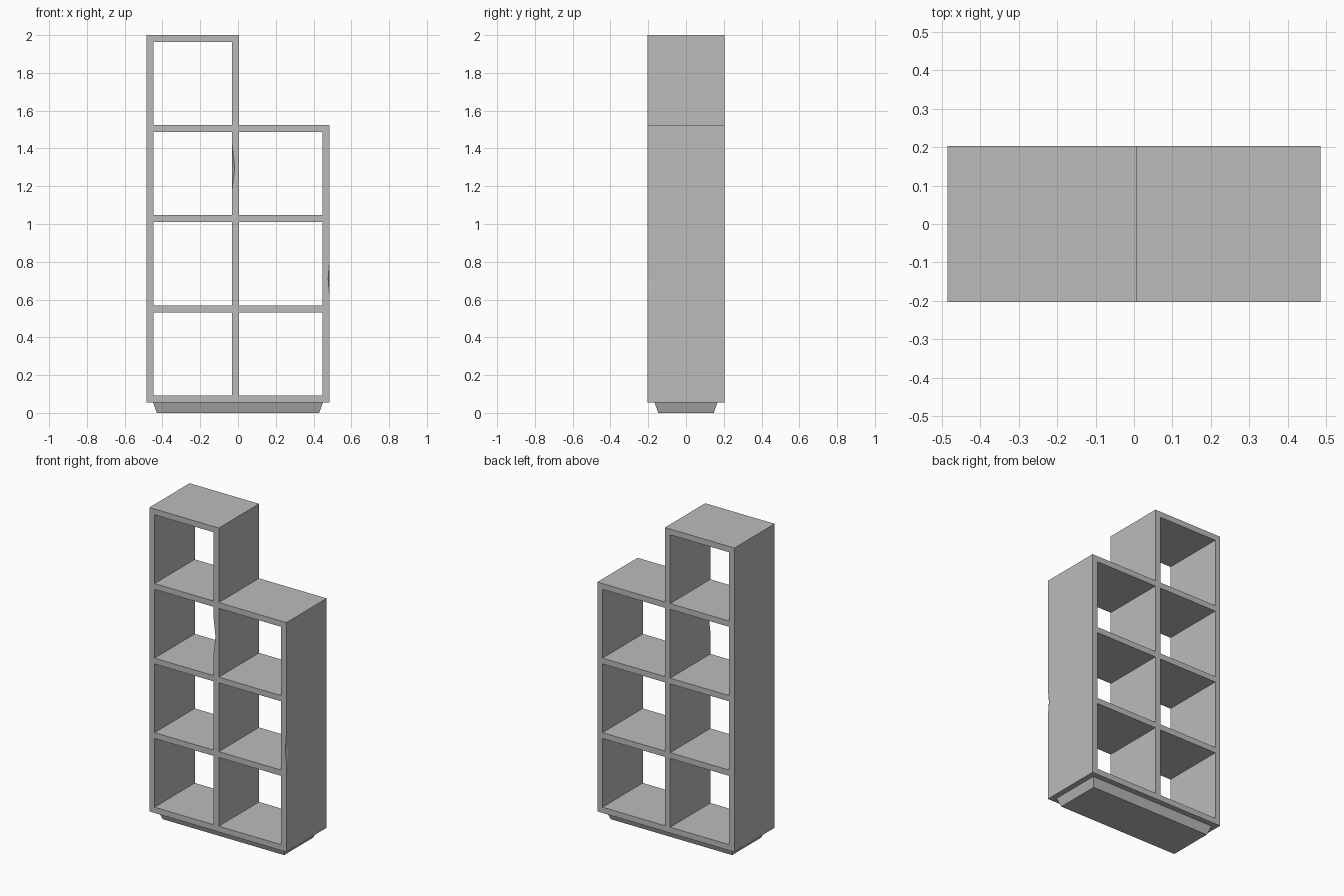
import bpy, bmesh
from mathutils import Matrix, Vector

cube = bpy.data.objects.get("Cube")
if cube:
    bpy.data.objects.remove(cube, do_unlink=True)

# Single grey finish
grey = bpy.data.materials.new("shelf grey")
grey.use_nodes = True
COLOR = (0.5, 0.5, 0.5, 1)
grey.diffuse_color = COLOR
grey.node_tree.nodes["Principled BSDF"].inputs["Base Color"].default_value = COLOR

T = 0.037        # board thickness
HALF_W = 0.485   # half width
HALF_D = 0.203   # half depth
BASE_H = 0.056
PITCH = (2 - T - BASE_H) / 4
MID = -0.0305    # outer edge of the divider


def make_object(name, bm):
    mesh = bpy.data.meshes.new(name)
    bm.to_mesh(mesh)
    bm.free()
    mesh.materials.append(grey)
    obj = bpy.data.objects.new(name, mesh)
    bpy.context.collection.objects.link(obj)
    return obj


def box(name, x0, x1, z0, z1, depth=HALF_D):
    bm = bmesh.new()
    bmesh.ops.create_cube(bm, size=1)
    bmesh.ops.scale(bm, vec=(x1 - x0, 2 * depth, z1 - z0), verts=bm.verts)
    bmesh.ops.translate(bm, vec=((x0 + x1) / 2, 0, (z0 + z1) / 2), verts=bm.verts)
    return make_object(name, bm)


def chip(board, x, z, size):
    """Cut a long shallow nick into a front edge."""
    bm = bmesh.new()
    bmesh.ops.create_uvsphere(bm, u_segments=4, v_segments=2, radius=1)
    bmesh.ops.transform(bm, matrix=Matrix.Translation((x, -HALF_D, z))
                        @ Matrix.Diagonal(Vector((*size, 1))), verts=bm.verts)
    cutter = make_object("nick_cutter", bm)
    cutter.hide_render = True
    mod = board.modifiers.new("nick", "BOOLEAN")
    mod.operation, mod.solver, mod.object = "DIFFERENCE", "EXACT", cutter
    bpy.context.view_layer.objects.active = board
    bpy.ops.object.modifier_apply(modifier=mod.name)
    bpy.data.objects.remove(cutter, do_unlink=True)


# Uprights: tall left-hand bay, shorter right-hand bay
step_top = BASE_H + 3 * PITCH + T
box("tall_side", -HALF_W, -HALF_W + T, BASE_H, 2)
divider = box("divider", MID, MID + T, BASE_H, 2)
short_side = box("short_side", HALF_W - T, HALF_W, BASE_H, step_top)

# Shelves fitted between the uprights
for i in range(5):
    z = BASE_H + i * PITCH
    box(f"tall_bay_shelf_{i}", -HALF_W + T, MID, z, z + T)
    if i < 4:
        box(f"short_bay_shelf_{i}", MID + T, HALF_W - T, z, z + T)

# Worn nicks on two front edges
chip(divider, MID, 1.3, (0.013, 0.025, 0.115))
chip(short_side, HALF_W, 0.71, (0.008, 0.025, 0.1))

# Tapered plinth
plinth = box("plinth", -0.45, 0.45, 0, BASE_H, 0.167)
for v in plinth.data.vertices:
    if v.co.z < BASE_H / 2:
        v.co.x *= 0.955
        v.co.y *= 0.88
